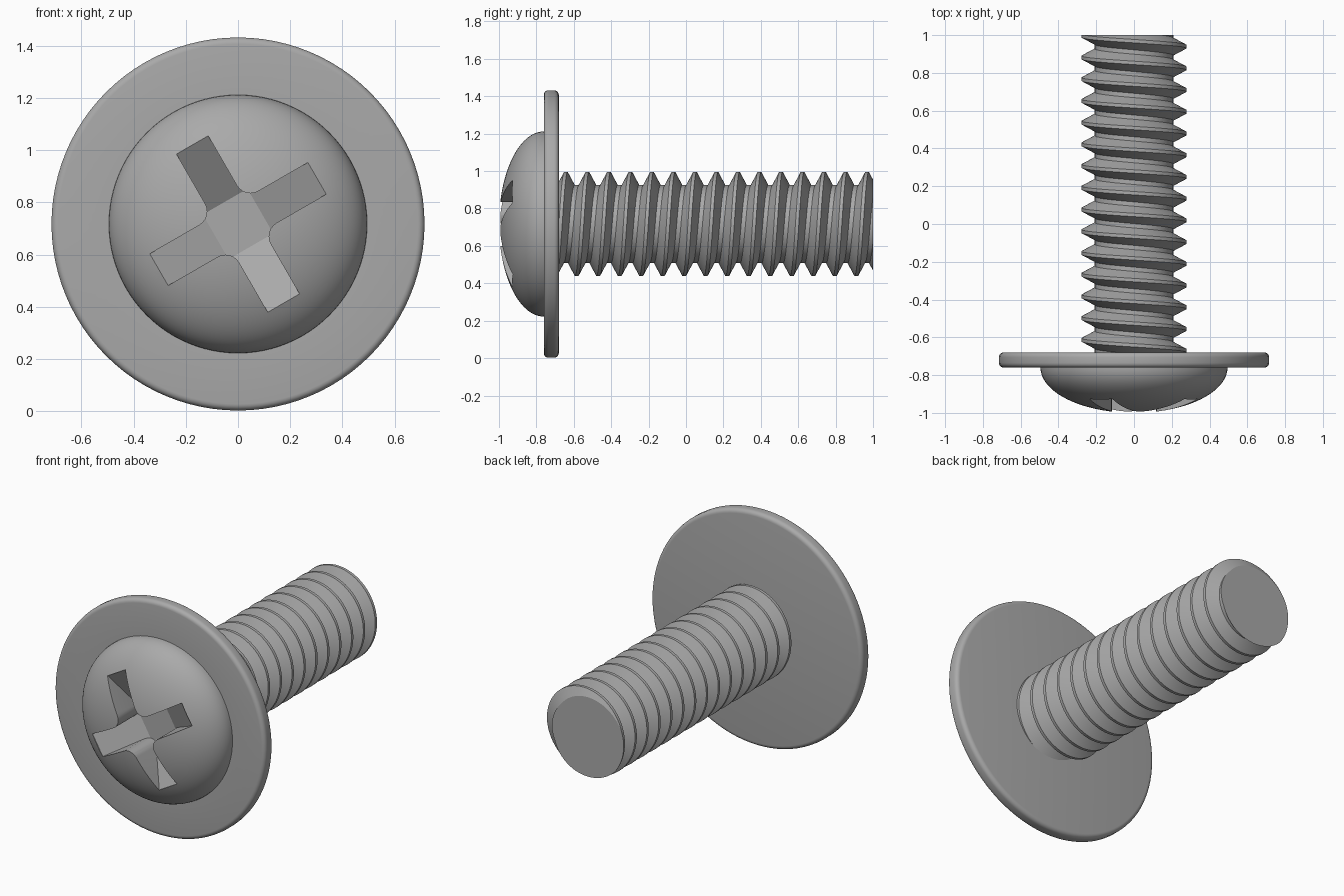
import bpy, bmesh
from math import sin, cos, pi, sqrt, radians
from mathutils import Matrix, Vector

AXIS_Z = 0.717
PITCH, CREST_R, ROOT_R = 0.115, 0.278, 0.208
HAND = 1           # +1: y grows with the angle from +x towards +z
CREST_TOP = -0.642  # a crest position along the upper side

if "Cube" in bpy.data.objects:
    bpy.data.objects.remove(bpy.data.objects["Cube"])

steel = bpy.data.materials.new("grey steel")
steel.use_nodes = True
steel.diffuse_color = (0.4, 0.4, 0.4, 1)
steel.node_tree.nodes["Principled BSDF"].inputs["Base Color"].default_value = (0.4, 0.4, 0.4, 1)


def make_object(name, bm):
    bmesh.ops.recalc_face_normals(bm, faces=bm.faces[:])
    mesh = bpy.data.meshes.new(name)
    bm.to_mesh(mesh)
    bm.free()
    mesh.materials.append(steel)
    obj = bpy.data.objects.new(name, mesh)
    obj.location.z = AXIS_Z
    bpy.context.collection.objects.link(obj)
    return obj


def smooth(obj, degrees):
    bpy.ops.object.select_all(action='DESELECT')
    obj.select_set(True)
    bpy.context.view_layer.objects.active = obj
    bpy.ops.object.shade_smooth_by_angle(angle=radians(degrees))


def slice_solid(bm, point, normal):
    """Remove what lies beyond the plane and cap the opening."""
    geom = bm.verts[:] + bm.edges[:] + bm.faces[:]
    cut = bmesh.ops.bisect_plane(bm, geom=geom, dist=1e-6, plane_co=point,
                                 plane_no=normal, clear_outer=True)
    rim = [e for e in cut["geom_cut"] if isinstance(e, bmesh.types.BMEdge)]
    bmesh.ops.edgeloop_fill(bm, edges=rim)


# Domed head with its round-edged washer flange, turned as one solid
def build_head():
    profile = [(0.495 * sin(a), -0.76 - 0.24 * cos(a))
               for a in (i * pi / 2 / 24 for i in range(25))]
    rnd = 0.025
    for cy, start in ((-0.76 + rnd, -pi / 2), (-0.68 - rnd, 0)):
        for i in range(6):
            a = start + i * pi / 10
            profile.append((0.715 - rnd + rnd * cos(a), cy + rnd * sin(a)))
    profile.append((0, -0.68))
    bm = bmesh.new()
    verts = [bm.verts.new((r, y, 0)) for r, y in profile]
    edges = [bm.edges.new(pair) for pair in zip(verts, verts[1:])]
    bmesh.ops.spin(bm, geom=verts + edges, cent=(0, 0, 0), axis=(0, 1, 0),
                   angle=2 * pi, steps=96)
    bmesh.ops.remove_doubles(bm, verts=bm.verts[:], dist=1e-5)
    return make_object("head", bm)


# Cross recess cutter: filleted cross prism with sloping arm floors
def build_cutter():
    reach, half, fillet, floor = 0.35, 0.07, 0.06, -0.78
    outline = []
    for k in range(4):
        turn = Matrix.Rotation(k * pi / 2, 2)
        arm = [(reach, -half), (reach, half)]
        for i in range(7):
            a = -pi / 2 - i * pi / 12
            arm.append((half + fillet + fillet * cos(a), half + fillet + fillet * sin(a)))
        outline += [turn @ Vector(p) for p in arm]
    bm = bmesh.new()
    base = bm.faces.new([bm.verts.new((p.x, -1.1, p.y)) for p in outline])
    ext = bmesh.ops.extrude_face_region(bm, geom=[base])
    top = [v for v in ext["geom"] if isinstance(v, bmesh.types.BMVert)]
    bmesh.ops.translate(bm, verts=top, vec=(0, floor + 1.1, 0))
    for k in range(4):
        a = k * pi / 2
        out = Vector((cos(a), 0, sin(a)))
        slice_solid(bm, out * reach + Vector((0, -0.925, 0)), out * 0.5 + Vector((0, 0.866, 0)))
    bmesh.ops.rotate(bm, verts=bm.verts[:], cent=(0, 0, 0),
                     matrix=Matrix.Rotation(-radians(30), 3, 'Y'))
    return make_object("recess_cutter", bm)


# Threaded shank: one helical strip, trimmed flat at both ends
def build_shank():
    seg, turns, start = 64, 19, -0.85
    section = [(-0.009, CREST_R), (0.009, CREST_R), (0.046, ROOT_R), (0.069, ROOT_R)]
    phase = (CREST_TOP - HAND * PITCH / 4 - start) % PITCH
    bm = bmesh.new()
    rows = []
    for s in range(seg):
        a = 2 * pi * s / seg
        rows.append([bm.verts.new((r * cos(a), start + phase + off + PITCH * (t + HAND * s / seg),
                                   r * sin(a)))
                     for t in range(turns) for off, r in section])
    n = len(rows[0])
    step = len(section)
    for s in range(seg):
        wrap = s == seg - 1
        nxt = rows[(s + 1) % seg]
        shift = HAND * step if wrap else 0
        for i in range(n - 1):
            j = i + shift
            if 0 <= j < n - 1:
                bm.faces.new((rows[s][i], nxt[j], nxt[j + 1], rows[s][i + 1]))
    slice_solid(bm, (0, 1, 0), (0, 1, 0))
    slice_solid(bm, (0, -0.7, 0), (0, -1, 0))
    return make_object("threaded_shank", bm)


head = build_head()
cutter = build_cutter()
cut = head.modifiers.new("cross_recess", 'BOOLEAN')
cut.operation = 'DIFFERENCE'
cut.solver = 'EXACT'
cut.object = cutter
bpy.context.view_layer.objects.active = head
head.select_set(True)
bpy.ops.object.modifier_apply(modifier=cut.name)
bpy.data.objects.remove(cutter)
smooth(head, 28)

shank = build_shank()
smooth(shank, 25)
